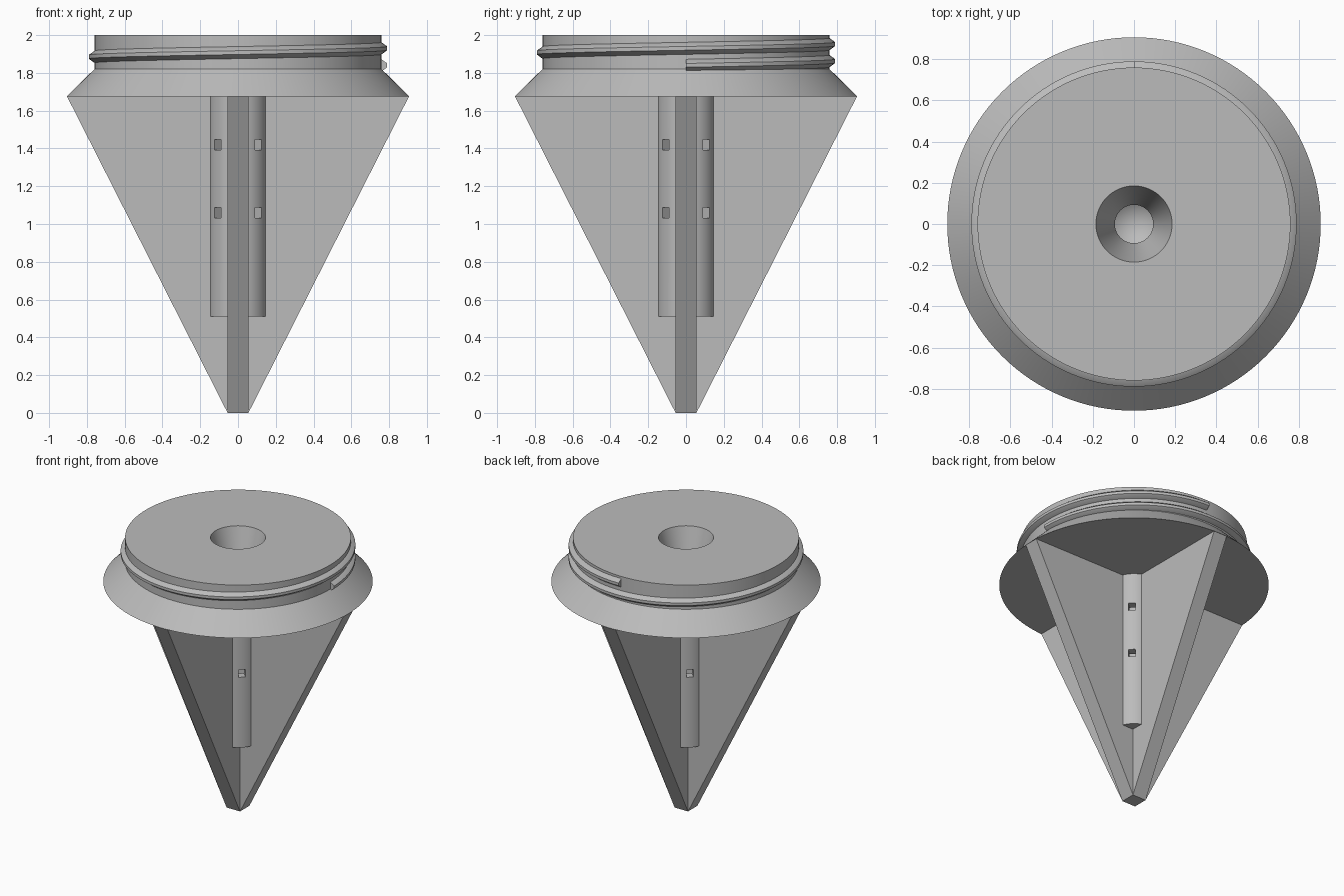
import bpy, bmesh
from math import pi, sin, cos, radians
from mathutils import Matrix, Vector

cube = bpy.data.objects.get("Cube")
if cube:
    bpy.data.objects.remove(cube)

grey = bpy.data.materials.new("plain grey")
grey.use_nodes = True
COLOUR = (0.5, 0.5, 0.5, 1)
grey.diffuse_color = COLOUR
grey.node_tree.nodes["Principled BSDF"].inputs["Base Color"].default_value = COLOUR

RIM_Z, TOP_Z = 1.675, 2.0
HALF = 0.055          # half thickness of a fin
RIM_R, NECK_R = 0.907, 0.76


def make(name, bm):
    bmesh.ops.recalc_face_normals(bm, faces=bm.faces)
    mesh = bpy.data.meshes.new(name)
    bm.to_mesh(mesh)
    bm.free()
    mesh.materials.append(grey)
    ob = bpy.data.objects.new(name, mesh)
    bpy.context.collection.objects.link(ob)
    return ob


def lathe(name, profile, steps=128):
    """Spin an (r, z) profile around z."""
    bm = bmesh.new()
    verts = [bm.verts.new((r, 0, z)) for r, z in profile]
    edges = [bm.edges.new(pair) for pair in zip(verts, verts[1:])]
    bmesh.ops.spin(bm, geom=verts + edges, axis=(0, 0, 1), cent=(0, 0, 0),
                   angle=2 * pi, steps=steps)
    bmesh.ops.remove_doubles(bm, verts=bm.verts, dist=0.0001)
    return make(name, bm)


def fin(name, angle):
    """Tapered plate, extruded from its outline."""
    bm = bmesh.new()
    outline = [(-HALF, 0), (HALF, 0), (RIM_R - 0.002, RIM_Z), (-RIM_R + 0.002, RIM_Z)]
    face = bm.faces.new([bm.verts.new((x, -HALF, z)) for x, z in outline])
    ext = bmesh.ops.extrude_face_region(bm, geom=[face])["geom"]
    moved = [v for v in ext if isinstance(v, bmesh.types.BMVert)]
    bmesh.ops.translate(bm, verts=moved, vec=(0, 2 * HALF, 0))
    bmesh.ops.rotate(bm, verts=bm.verts, matrix=Matrix.Rotation(angle, 3, 'Z'))
    return make(name, bm)


def boolean(target, other, operation):
    mod = target.modifiers.new(operation.lower(), 'BOOLEAN')
    mod.object, mod.operation, mod.solver = other, operation, 'EXACT'
    bpy.context.view_layer.objects.active = target
    bpy.ops.object.modifier_apply(modifier=mod.name)
    bpy.data.objects.remove(other)


def smooth(ob):
    bpy.ops.object.select_all(action='DESELECT')
    ob.select_set(True)
    bpy.context.view_layer.objects.active = ob
    bpy.ops.object.shade_smooth_by_angle(angle=radians(25))


# Head: flared collar, neck and funnel mouth
BORE_R, MOUTH_R = 0.093, 0.185
head = lathe("threaded_head", [(BORE_R, RIM_Z), (RIM_R, RIM_Z), (NECK_R, 1.82),
                               (NECK_R, TOP_Z), (MOUTH_R, TOP_Z), (BORE_R, RIM_Z)])
smooth(head)

# Spike: crossed fins around a hollow tube
spike = fin("finned_spike", 0)
boolean(spike, fin("cross_fin", pi / 2), 'UNION')
tube = lathe("centre_tube", [(0, 0.51), (0.155, 0.51), (0.155, RIM_Z), (0, RIM_Z)], 64)
boolean(spike, tube, 'UNION')

# Bore with a pointed bottom
bore = lathe("bore_cutter", [(0, 0.56), (BORE_R, 0.62), (BORE_R, 1.8), (0, 1.8)], 64)
boolean(spike, bore, 'DIFFERENCE')

# Drain slots between the fins, two per quarter
cut = bmesh.new()
for quarter in range(4):
    turn = Matrix.Rotation(pi / 4 + quarter * pi / 2, 4, 'Z')
    for z in (1.06, 1.42):
        bmesh.ops.create_cube(cut, size=1, matrix=turn @ Matrix.Translation((0.13, 0, z))
                              @ Matrix.Diagonal((0.12, 0.048, 0.055, 1)))
boolean(spike, make("slot_cutter", cut), 'DIFFERENCE')
smooth(spike)

# Screw thread: ridge section swept one and a quarter turns up the neck
section = [(NECK_R - 0.01, -0.034), (NECK_R, -0.032), (0.79, -0.01),
           (0.79, 0.01), (NECK_R, 0.032), (NECK_R - 0.01, 0.034)]
bm = bmesh.new()
rings = []
STEPS = 160
for i in range(STEPS + 1):
    turns = 1.25 * i / STEPS
    a = turns * 2 * pi
    rings.append([bm.verts.new((r * cos(a), r * sin(a), 1.84 + 0.09 * turns + dz))
                  for r, dz in section])
n = len(section)
for low, high in zip(rings, rings[1:]):
    for k in range(n):
        bm.faces.new((low[k], low[(k + 1) % n], high[(k + 1) % n], high[k]))
bm.faces.new(rings[0])
bm.faces.new(rings[-1])
smooth(make("screw_thread", bm))
